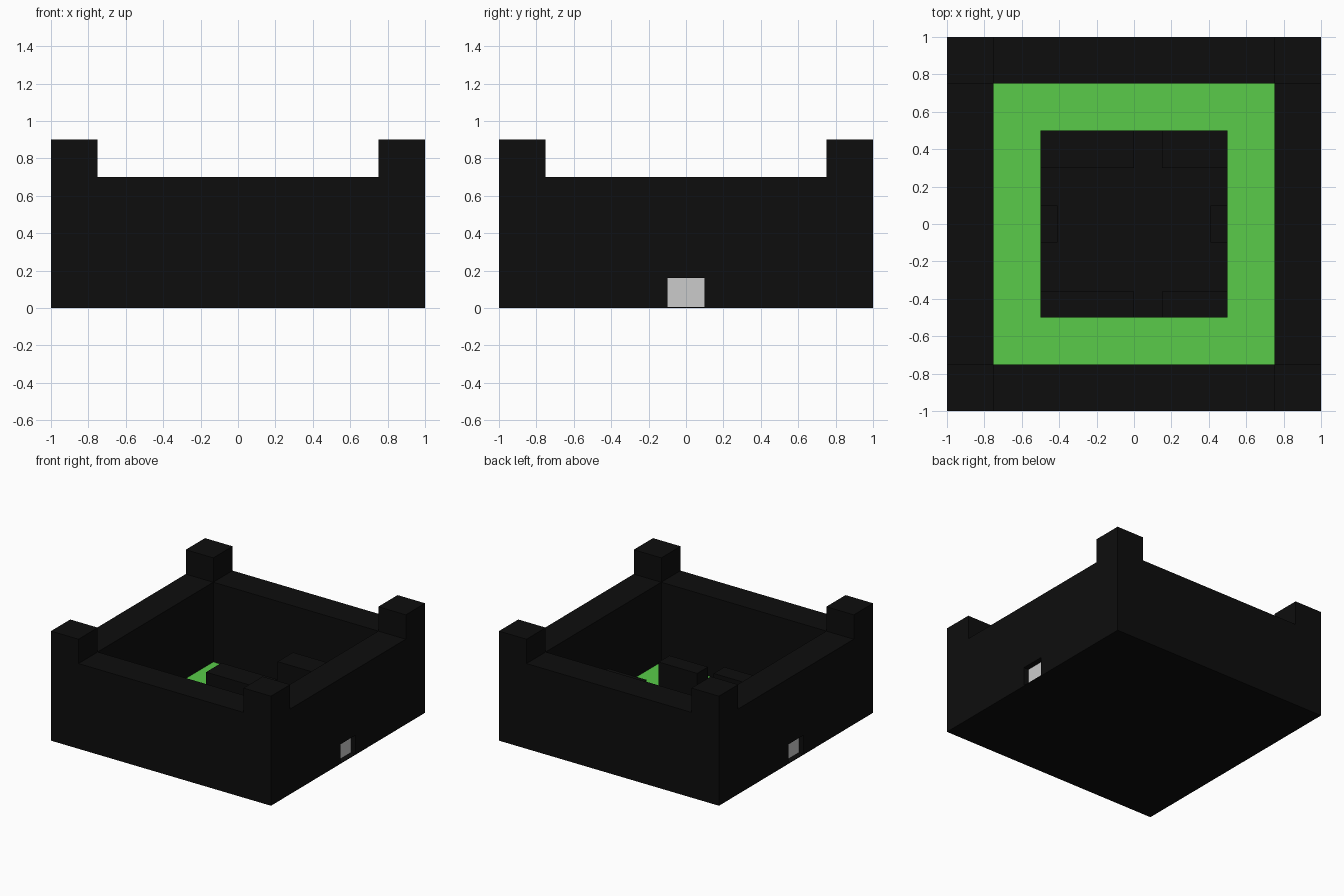
import bpy

if "Cube" in bpy.data.objects:
    bpy.data.objects.remove(bpy.data.objects["Cube"])


def material(name, rgb):
    m = bpy.data.materials.new(name)
    m.diffuse_color = (*rgb, 1)
    m.use_nodes = True
    m.node_tree.nodes["Principled BSDF"].inputs["Base Color"].default_value = m.diffuse_color
    return m


STONE = material("dark_stone", (0.004, 0.004, 0.004))
GRASS = material("grass", (0.10, 0.60, 0.067))


def box(name, x, y, z, mat=None):
    """Box from (min, max) ranges on each axis."""
    bpy.ops.mesh.primitive_cube_add(size=1)
    ob = bpy.context.object
    ob.name = name
    for v in ob.data.vertices:
        v.co = [r[0] if c < 0 else r[1] for c, r in zip(v.co, (x, y, z))]
    if mat:
        ob.data.materials.append(mat)
    return ob


def span(s, a, b):
    """Range a..b mirrored to the side given by sign s."""
    return tuple(sorted((s * a, s * b)))


OUT, INN, WALL, TOWER = 1.0, 0.75, 0.7, 0.9

# Corner towers
for sx in (-1, 1):
    for sy in (-1, 1):
        box("corner_tower", span(sx, INN, OUT), span(sy, INN, OUT), (0, TOWER), STONE)

for s, end, side in ((-1, "front", "left"), (1, "back", "right")):
    # Plain front and back walls
    box(end + "_wall", (-INN, INN), span(s, INN, OUT), (0, WALL), STONE)

    # Side walls with a recessed gate
    wall = box(side + "_wall", span(s, INN, OUT), (-INN, INN), (0, WALL), STONE)
    cutter = box("gate_cutter", span(s, 0.93, 1.1), (-0.1, 0.1), (0.005, 0.16))
    cutter.hide_render = True
    cutter.hide_set(True)
    cut = wall.modifiers.new("gate_recess", "BOOLEAN")
    cut.object = cutter
    cut.operation = 'DIFFERENCE'
    cut.solver = 'EXACT'
    box(side + "_gate", span(s, 0.92, 0.955), (-0.1, 0.1), (0.005, 0.16))

    # Low steps at each side of the paved yard
    box(side + "_step", span(s, 0.41, 0.5), (-0.1, 0.1), (0.05, 0.1), STONE)

# Ground: stone base, lawn and paved yard
box("base", (-INN, INN), (-INN, INN), (0, 0.02), STONE)
box("lawn", (-INN, INN), (-INN, INN), (0.02, 0.045), GRASS)
box("paved_yard", (-0.5, 0.5), (-0.5, 0.5), (0.04, 0.055), STONE)

# Buildings on the yard
for name, x, y, h in (
    ("back_left_building", (-0.5, 0.0), (0.3, 0.5), 0.2),
    ("back_right_building", (0.15, 0.5), (0.3, 0.5), 0.46),
    ("front_left_building", (-0.5, 0.0), (-0.5, -0.36), 0.3),
    ("front_right_building", (0.15, 0.5), (-0.5, -0.36), 0.26),
):
    box(name, x, y, (0.05, h), STONE)
